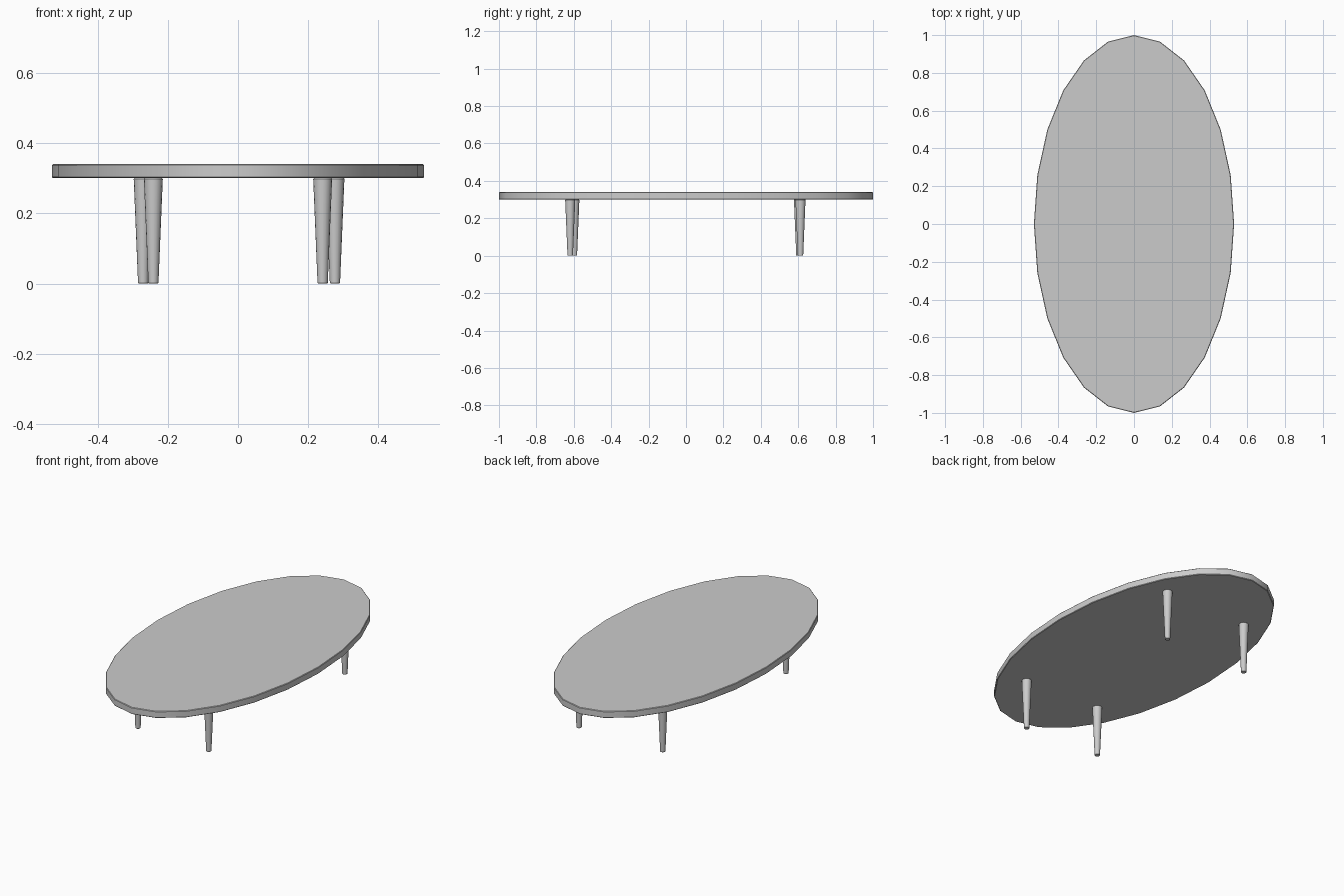
import bpy
from math import radians

if "Cube" in bpy.data.objects:
    bpy.data.objects.remove(bpy.data.objects["Cube"])


def finish(obj, width):
    # small softened rim, smooth sides and sharp caps
    bev = obj.modifiers.new("rim", 'BEVEL')
    bev.width = width
    bev.segments = 1
    bev.limit_method = 'ANGLE'
    bev.angle_limit = radians(50)
    bpy.ops.object.shade_smooth_by_angle(angle=radians(35))


# oval top with 24 sides
bpy.ops.mesh.primitive_cylinder_add(vertices=24, radius=1, depth=0.04, location=(0, 0, 0.32))
top = bpy.context.object
top.name = "table_top"
top.scale = (0.53, 1, 1)
bpy.ops.object.transform_apply(location=False, rotation=False, scale=True)
finish(top, 0.003)

# tapered round legs, slightly irregular placement
legs = {
    "front_left_leg": (-0.241, -0.597),
    "front_right_leg": (0.241, -0.619),
    "back_left_leg": (-0.270, 0.604),
    "back_right_leg": (0.276, 0.612),
}
for name, (x, y) in legs.items():
    bpy.ops.mesh.primitive_cone_add(vertices=16, radius1=0.0145, radius2=0.027,
                                    depth=0.30, location=(x, y, 0.15))
    leg = bpy.context.object
    leg.name = name
    finish(leg, 0.002)
